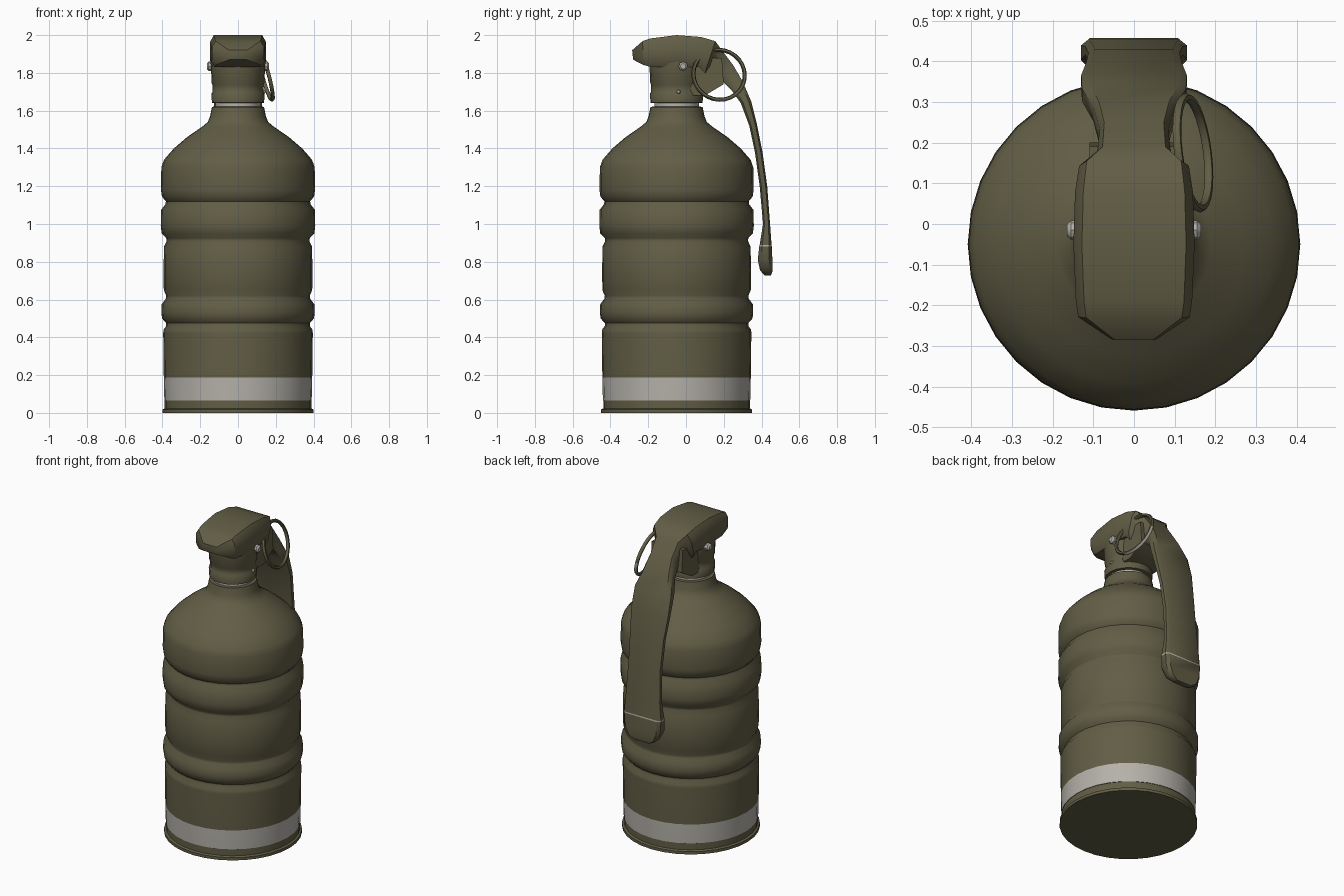
import bpy, bmesh, math
from mathutils import Vector

if "Cube" in bpy.data.objects:
    bpy.data.objects.remove(bpy.data.objects["Cube"])


def material(name, rgb):
    m = bpy.data.materials.new(name)
    m.use_nodes = True
    m.diffuse_color = (*rgb, 1)
    m.node_tree.nodes["Principled BSDF"].inputs["Base Color"].default_value = (*rgb, 1)
    return m


OLIVE = material("olive paint", (0.12, 0.11, 0.06))
SILVER = material("bare silver", (0.46, 0.44, 0.40))
AXIS_Y = -0.05


def finish(name, bm, angle=40, rule=None):
    """Turn a bmesh into a shaded object; rule(face) picks silver faces."""
    bmesh.ops.recalc_face_normals(bm, faces=bm.faces)
    if rule:
        for f in bm.faces:
            f.material_index = int(rule(f))
    mesh = bpy.data.meshes.new(name)
    bm.to_mesh(mesh)
    bm.free()
    obj = bpy.data.objects.new(name, mesh)
    bpy.context.collection.objects.link(obj)
    mesh.materials.append(OLIVE)
    mesh.materials.append(SILVER)
    bpy.ops.object.select_all(action="DESELECT")
    obj.select_set(True)
    bpy.context.view_layer.objects.active = obj
    bpy.ops.object.shade_smooth_by_angle(angle=math.radians(angle))
    return obj


def loft(name, rings, angle=40, rule=None):
    """Skin a list of equal-length point loops and cap both ends."""
    bm = bmesh.new()
    loops = [[bm.verts.new(p) for p in ring] for ring in rings]
    n = len(loops[0])
    for a, b in zip(loops, loops[1:]):
        for i in range(n):
            j = (i + 1) % n
            bm.faces.new((a[i], a[j], b[j], b[i]))
    bm.faces.new(loops[0])
    bm.faces.new(loops[-1])
    return finish(name, bm, angle, rule)


def lathe(name, profile, sides=32, angle=40, rule=None):
    steps = [math.tau * i / sides for i in range(sides)]
    rings = [[(r * math.cos(a), AXIS_Y + r * math.sin(a), z) for a in steps]
             for r, z in profile]
    return loft(name, rings, angle, rule)


# Canister body with rolled grooves and a silver band near the base
lathe("canister_body", [
    (.40, 0), (.40, .018), (.388, .024), (.388, .065), (.39, .066), (.393, .188),
    (.393, .19), (.396, .42), (.395, .44), (.38, .46), (.38, .475), (.402, .50),
    (.406, .53), (.404, .575), (.382, .605), (.38, .62), (.393, .65), (.394, .76),
    (.392, .88), (.378, .91), (.38, .925), (.404, .95), (.409, .99), (.407, 1.075),
    (.384, 1.105), (.382, 1.12), (.403, 1.145), (.408, 1.18), (.406, 1.30),
    (.392, 1.34), (.34, 1.40), (.27, 1.46), (.19, 1.515), (.16, 1.54),
    (.148, 1.57), (.138, 1.62), (.115, 1.622)],
    rule=lambda f: .066 < f.calc_center_median().z < .188 and abs(f.normal.z) < .5)

# Silver washer and the fuze collar above it
lathe("neck_washer", [(.118, 1.61), (.118, 1.65)], 24, rule=lambda f: True)
lathe("fuze_collar", [(.12, 1.64), (.138, 1.642), (.141, 1.69), (.134, 1.70),
                      (.134, 1.735), (.139, 1.745), (.145, 1.86)], 20)

# Hinge block between the collar and the lever
w = .11
loft("hinge_block", [[(x, y, z) for x, y in ((-w, -.05), (w, -.05), (w, back), (-w, back))]
                     for z, back in ((1.68, .1), (1.74, .2), (1.88, .19))])


# Cap and safety lever: outer edge (y, z), inner edge (y, z), half width
def lever_ring(yo, zo, yi, zi, half):
    outer, inner = Vector((0, yo, zo)), Vector((0, yi, zi))
    side = Vector((half, 0, 0))
    shape = ((-.86, 0), (.86, 0), (1, .22), (1, .78), (.86, 1), (-.86, 1), (-1, .78), (-1, .22))
    return [outer.lerp(inner, t) + side * s for s, t in shape]


loft("cap_and_lever", [lever_ring(*s) for s in (
    (-.285, 1.92, -.28, 1.87, .055), (-.23, 1.968, -.225, 1.842, .137),
    (-.19, 1.982, -.19, 1.832, .143), (-.05, 2.0, -.05, 1.83, .149),
    (.08, 1.99, .07, 1.83, .145), (.155, 1.968, .10, 1.80, .135),
    (.19, 1.92, .12, 1.80, .09), (.25, 1.84, .18, 1.77, .085),
    (.30, 1.755, .24, 1.71, .10), (.345, 1.65, .29, 1.64, .128),
    (.375, 1.53, .335, 1.52, .13), (.405, 1.38, .365, 1.38, .118),
    (.43, 1.20, .39, 1.20, .112), (.445, 1.0, .408, 1.0, .12),
    (.453, .89, .39, .89, .13), (.454, .882, .388, .882, .13),
    (.458, .80, .38, .81, .125), (.458, .75, .392, .755, .10),
    (.45, .728, .415, .728, .06))],
    rule=lambda f: .88 < f.calc_center_median().z < .89)

# Tilted pull ring; its outer rear lower edge is worn to silver
normal = Vector((1, .13, .27)).normalized()
u = Vector((0, 1, 0)).cross(normal).normalized()
v = normal.cross(u)
centre = Vector((.145, .175, 1.79))
bm = bmesh.new()
steps, tube = 28, 6
grid = []
for i in range(steps):
    a = math.tau * i / steps
    radial = u * math.cos(a) + v * math.sin(a)
    grid.append([bm.verts.new(centre + radial * (.137 + .011 * math.cos(math.tau * k / tube))
                              + normal * (.011 * math.sin(math.tau * k / tube)))
                 for k in range(tube)])
for i in range(steps):
    p, q = grid[i], grid[(i + 1) % steps]
    for k in range(tube):
        m = (k + 1) % tube
        bm.faces.new((p[k], q[k], q[m], p[m]))


def worn(f):
    d = f.calc_center_median() - centre
    return d.z < 0 and d.y > -.03 and d.length > .14


finish("pull_ring", bm, 60, worn)


# Pin ends on both sides of the cap, and a small rivet below
def stud(name, x, y, z, radius, tint):
    steps = [math.tau * i / 8 for i in range(8)]
    rings = [[(x + dx, y + r * math.cos(a), z + r * math.sin(a)) for a in steps]
             for dx, r in ((-.025, radius * .6), (-.015, radius), (.015, radius), (.025, radius * .6))]
    loft(name, rings, rule=lambda f: tint)


for label, sx in (("left", 1), ("right", -1)):
    stud(label + "_pin_end", sx * .14, -.015, 1.835, .024, True)
stud("left_rivet", .12, -.04, 1.70, .012, True)
